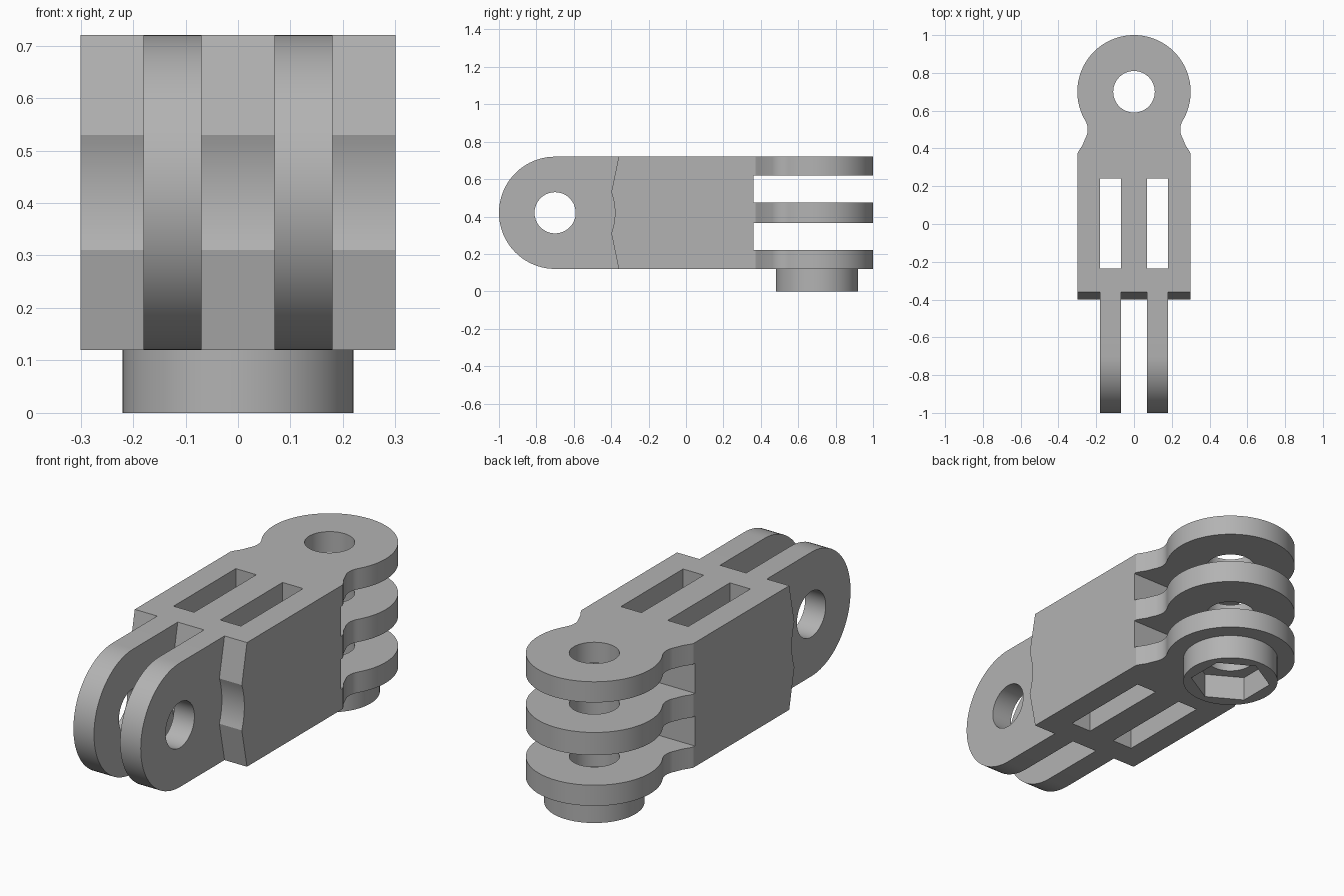
import bpy, bmesh
from math import sin, cos, radians
from mathutils import Matrix

if "Cube" in bpy.data.objects:
    bpy.data.objects.remove(bpy.data.objects["Cube"])

GREY = (0.45, 0.45, 0.45, 1)
grey = bpy.data.materials.new("plain grey")
grey.use_nodes = True
grey.diffuse_color = GREY
grey.node_tree.nodes["Principled BSDF"].inputs["Base Color"].default_value = GREY

# Maps a (y, z) profile extruded along its depth onto x
SIDEWAYS = Matrix(((0, 0, 1, 0), (1, 0, 0, 0), (0, 1, 0, 0), (0, 0, 0, 1)))


def arc(cx, cy, r, start, end, steps):
    angles = [radians(start + (end - start) * i / steps) for i in range(steps + 1)]
    return [(cx + r * cos(a), cy + r * sin(a)) for a in angles]


def circle(cx, cy, r, sides=64, turn=0):
    return arc(cx, cy, r, turn, turn + 360, sides)[:-1]


def box(x0, x1, y0, y1):
    return [(x0, y0), (x1, y0), (x1, y1), (x0, y1)]


def prism(name, profile, low, high, matrix=Matrix()):
    bm = bmesh.new()
    face = bm.faces.new([bm.verts.new((u, v, low)) for u, v in profile])
    top = bmesh.ops.extrude_face_region(bm, geom=[face])["geom"]
    verts = [g for g in top if isinstance(g, bmesh.types.BMVert)]
    bmesh.ops.translate(bm, verts=verts, vec=(0, 0, high - low))
    bm.transform(matrix)
    bmesh.ops.recalc_face_normals(bm, faces=bm.faces)
    mesh = bpy.data.meshes.new(name)
    bm.to_mesh(mesh)
    bm.free()
    mesh.materials.append(grey)
    obj = bpy.data.objects.new(name, mesh)
    bpy.context.collection.objects.link(obj)
    return obj


def finish(obj, cutters=()):
    """Cut the holes, remove the cutters and smooth the round walls."""
    bpy.ops.object.select_all(action="DESELECT")
    bpy.context.view_layer.objects.active = obj
    obj.select_set(True)
    for cutter in cutters:
        mod = obj.modifiers.new("hole", "BOOLEAN")
        mod.operation = "DIFFERENCE"
        mod.solver = "EXACT"
        mod.object = cutter
        bpy.ops.object.modifier_apply(modifier=mod.name)
        bpy.data.objects.remove(cutter)
    bpy.ops.object.shade_smooth_by_angle(angle=radians(25))


BOTTOM, TOP, MID = 0.12, 0.72, 0.42
SLOT = (0.07, 0.18)
BACK, FRONT = 0.36, -0.36
PIVOT, R, HOLE = 0.7, 0.3, 0.11

# Body with a hollowed front face and two upright windows
body_side = [(BACK, BOTTOM), (BACK, TOP), (FRONT, TOP)]
body_side += arc(-PIVOT, MID, 0.32, 20, -20, 12)
body_side += [(FRONT, BOTTOM)]
body = prism("body", body_side, -R, R, SIDEWAYS)
windows = [prism("window_cutter", box(*sorted((s * SLOT[0], s * SLOT[1])), -0.235, 0.24), 0, 1)
           for s in (-1, 1)]
finish(body, windows)

# Two upright front prongs with a cross hole
prong_side = [(FRONT, BOTTOM), (FRONT, TOP)] + arc(-PIVOT, MID, R, 90, 270, 40)
for side, s in (("right", -1), ("left", 1)):
    low, high = sorted((s * SLOT[0], s * SLOT[1]))
    prong = prism(side + "_prong", prong_side, low, high, SIDEWAYS)
    finish(prong, [prism("pin_cutter", circle(-PIVOT, MID, HOLE), -1, 1, SIDEWAYS)])

# Three flat back fins with a narrow waist and a round eye
half = [(R, BACK), (0.3, 0.372), (0.291, 0.389), (0.273, 0.416)]
half += arc(0.336, 0.5, 0.091, 211, 149, 10)
half += arc(0, PIVOT, R, -30, 90, 30)[1:]
fin_plan = half + [(-x, y) for x, y in reversed(half[:-1])]
for name, low, high in (("bottom_fin", BOTTOM, 0.22), ("middle_fin", 0.365, 0.475),
                        ("top_fin", 0.62, TOP)):
    fin = prism(name, fin_plan, low, high)
    finish(fin, [prism("eye_cutter", circle(0, PIVOT, HOLE), 0, 1)])

# Round nut holder with a hexagonal socket under the bottom fin
holder = prism("nut_holder", circle(0, PIVOT, 0.22), 0, BOTTOM)
finish(holder, [prism("hex_cutter", circle(0, PIVOT, 0.185, 6, 30), -1, 1)])
